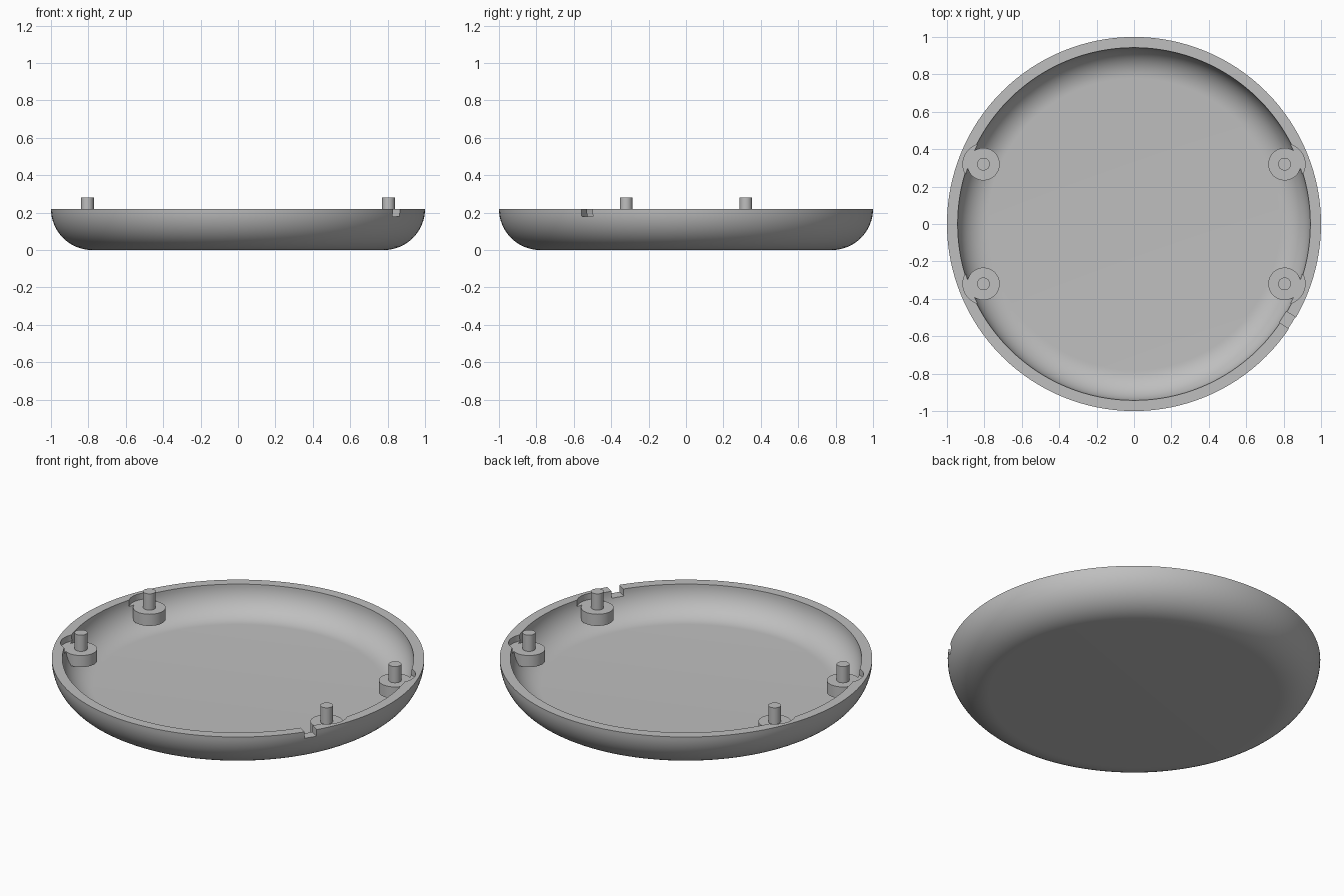
import bpy, bmesh, math
from mathutils import Matrix

cube = bpy.data.objects.get("Cube")
if cube:
    bpy.data.objects.remove(cube, do_unlink=True)

RIM_Z, FLAT_R, WALL = 0.22, 0.78, 0.057
LEDGE_Z = 0.184
SEGMENTS = 128

grey = bpy.data.materials.new("light grey")
grey.use_nodes = True
COLOUR = (0.52, 0.52, 0.52, 1)
grey.diffuse_color = COLOUR
grey.node_tree.nodes["Principled BSDF"].inputs["Base Color"].default_value = COLOUR


def make_object(name, bm):
    bmesh.ops.recalc_face_normals(bm, faces=bm.faces)
    mesh = bpy.data.meshes.new(name)
    bm.to_mesh(mesh)
    bm.free()
    mesh.materials.append(grey)
    obj = bpy.data.objects.new(name, mesh)
    bpy.context.collection.objects.link(obj)
    return obj


def lathe(name, profile, segments):
    """Spin a profile of (radius, height) points into a closed solid."""
    bm = bmesh.new()
    verts = [bm.verts.new((r, 0, z)) for r, z in profile]
    edges = [bm.edges.new(pair) for pair in zip(verts, verts[1:])]
    bmesh.ops.spin(bm, geom=verts + edges, cent=(0, 0, 0), axis=(0, 0, 1),
                   angle=2 * math.pi, steps=segments, use_merge=True)
    bmesh.ops.remove_doubles(bm, verts=bm.verts, dist=1e-5)
    return make_object(name, bm)


def cylinder(name, x, y, radius, z0, z1):
    obj = lathe(name, [(0, z0), (radius, z0), (radius, z1), (0, z1)], 48)
    obj.location = (x, y, 0)
    return obj


def smooth(obj):
    bpy.ops.object.select_all(action="DESELECT")
    obj.select_set(True)
    bpy.context.view_layer.objects.active = obj
    bpy.ops.object.shade_smooth_by_angle(angle=math.radians(30))


def cut(target, cutter):
    cutter.hide_render = True
    mod = target.modifiers.new("cut", "BOOLEAN")
    mod.operation, mod.solver, mod.object = "DIFFERENCE", "EXACT", cutter
    bpy.context.view_layer.objects.active = target
    bpy.ops.object.modifier_apply(modifier=mod.name)
    bpy.data.objects.remove(cutter, do_unlink=True)


def quarter_arc(radius, steps=16):
    angles = [math.pi / 2 * i / steps for i in range(steps + 1)]
    return [(FLAT_R + radius * math.sin(a), RIM_Z - radius * math.cos(a)) for a in angles]


# Shallow dish with a rounded underside and an even wall
outside = quarter_arc(RIM_Z)
inside = quarter_arc(RIM_Z - WALL)
dish = lathe("dish", [(0, 0)] + outside + inside[::-1] + [(0, WALL)], SEGMENTS)

# Wall pockets, bosses and locating pins
for side_x, x in (("left", 0.805), ("right", -0.805)):
    for side_y, y in (("front", -0.32), ("back", 0.32)):
        cut(dish, cylinder("pocket_cutter", x, y, 0.11, LEDGE_Z, 0.3))
        smooth(cylinder(f"{side_y}_{side_x}_boss", x, y, 0.087, 0.115, LEDGE_Z))
        smooth(cylinder(f"{side_y}_{side_x}_pin", x, y, 0.034, 0.15, 0.28))

# Small notch through the rim
bm = bmesh.new()
bmesh.ops.create_cube(bm, size=1, matrix=Matrix.Rotation(math.radians(-32), 4, "Z")
                      @ Matrix.Translation((0.98, 0, 0.23))
                      @ Matrix.Diagonal((0.2, 0.07, 0.1, 1)))
cut(dish, make_object("notch_cutter", bm))
smooth(dish)
